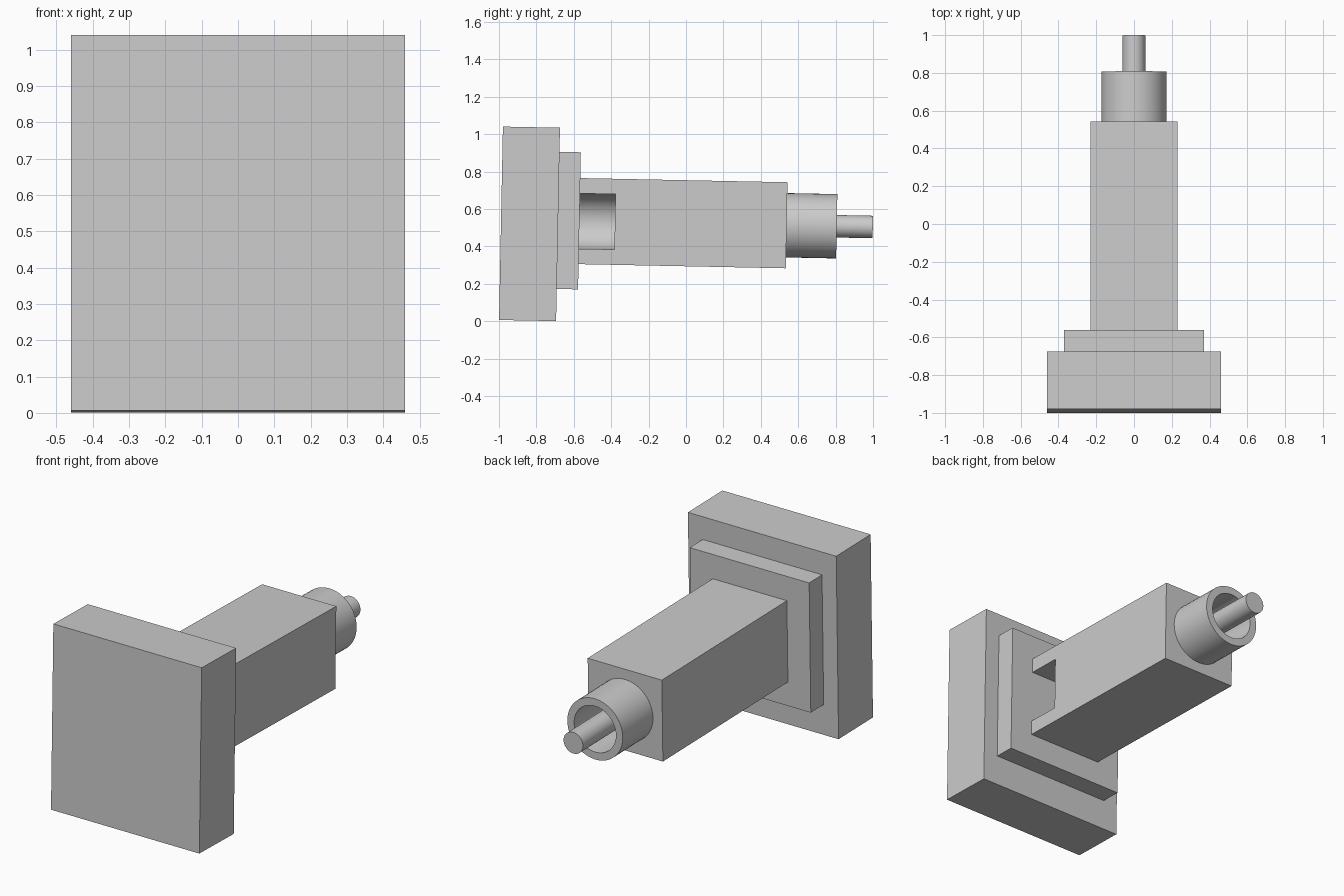
import bpy, bmesh, math
from mathutils import Matrix

if "Cube" in bpy.data.objects:
    bpy.data.objects.remove(bpy.data.objects["Cube"])

# Everything is modelled along a level y axis, then pitched slightly
TILT = Matrix.Translation((0, 0, 0.524)) @ Matrix.Rotation(math.radians(-1.15), 4, 'X')
SEG = 48


def arc(r, a0, a1, n):
    return [(r * math.cos(a0 + (a1 - a0) * i / n), r * math.sin(a0 + (a1 - a0) * i / n))
            for i in range(n + 1)]


def finish(name, bm, smooth=False):
    bmesh.ops.recalc_face_normals(bm, faces=bm.faces)
    bm.transform(TILT)
    me = bpy.data.meshes.new(name)
    bm.to_mesh(me)
    bm.free()
    ob = bpy.data.objects.new(name, me)
    bpy.context.collection.objects.link(ob)
    if smooth:
        bpy.ops.object.select_all(action='DESELECT')
        bpy.context.view_layer.objects.active = ob
        ob.select_set(True)
        bpy.ops.object.shade_smooth_by_angle(angle=math.radians(30))
    return ob


def prism(name, profile, y0, y1, smooth=False):
    """Extrude an xz outline from y0 to y1."""
    bm = bmesh.new()
    face = bm.faces.new([bm.verts.new((x, y0, z)) for x, z in profile])
    ext = bmesh.ops.extrude_face_region(bm, geom=[face], use_keep_orig=True)
    verts = [g for g in ext['geom'] if isinstance(g, bmesh.types.BMVert)]
    bmesh.ops.translate(bm, verts=verts, vec=(0, y1 - y0, 0))
    return finish(name, bm, smooth)


def rect(w, z0, z1):
    return [(-w, z0), (w, z0), (w, z1), (-w, z1)]


def tube(name, r_out, r_in, y0, y1):
    bm = bmesh.new()
    rings = []
    for r, y in ((r_out, y0), (r_out, y1), (r_in, y1), (r_in, y0)):
        rings.append([bm.verts.new((x, y, z)) for x, z in arc(r, 0, 2 * math.pi, SEG)[:-1]])
    for k in range(4):
        a, b = rings[k], rings[(k + 1) % 4]
        for i in range(SEG):
            j = (i + 1) % SEG
            bm.faces.new((a[i], a[j], b[j], b[i]))
    return finish(name, bm, True)


# Mounting plates
prism("face_plate", rect(0.46, -0.537, 0.497), -0.989, -0.684)
prism("step_plate", rect(0.37, -0.365, 0.368), -0.684, -0.57)

# Square body with a round-ended slot open on the right side
body = prism("square_body", rect(0.23, -0.23, 0.23), -0.57, 0.538)
slot = arc(0.148, math.pi / 2, 3 * math.pi / 2, 24) + [(0.4, -0.148), (0.4, 0.148)]
cutter = prism("slot_cutter", slot, -0.7, -0.38, True)
cutter.hide_render = True
cutter.hide_viewport = True
mod = body.modifiers.new("slot", 'BOOLEAN')
mod.operation = 'DIFFERENCE'
mod.solver = 'EXACT'
mod.object = cutter

# Hollow collar and centre pin
tube("collar", 0.172, 0.13, 0.538, 0.806)
prism("centre_pin", arc(0.06, 0, 2 * math.pi, SEG)[:-1], 0.538, 0.999, True)
